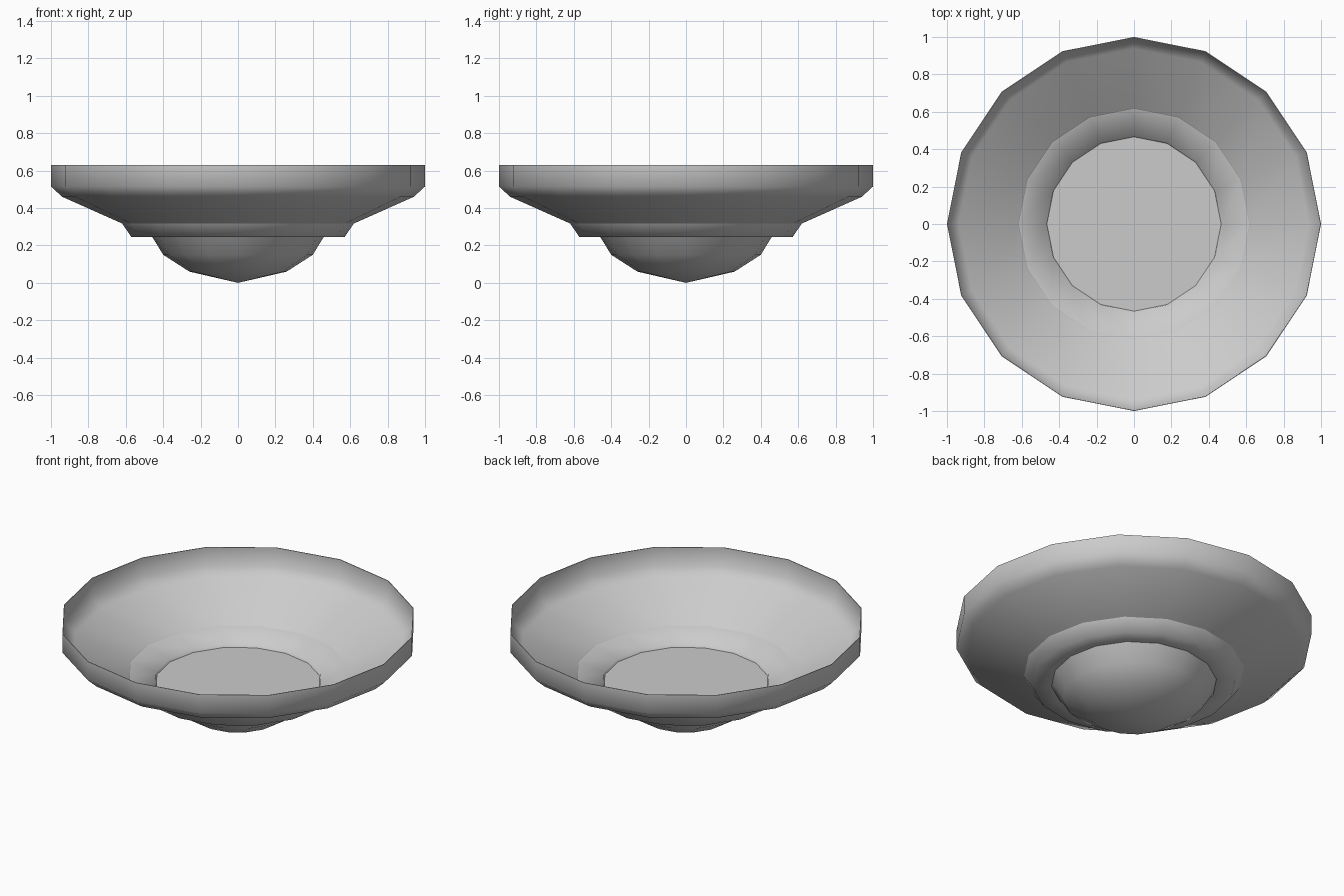
import bpy, bmesh, math

if "Cube" in bpy.data.objects:
    bpy.data.objects.remove(bpy.data.objects["Cube"])

SIDES = 16

grey = bpy.data.materials.new("light_grey")
grey.diffuse_color = (0.6, 0.6, 0.6, 1)
grey.use_nodes = True
grey.node_tree.nodes["Principled BSDF"].inputs["Base Color"].default_value = grey.diffuse_color


def lathe(name, profile, closed=False):
    """Spin an (r, z) profile around z; points with r = 0 become poles."""
    bm = bmesh.new()
    rings = []
    for r, z in profile:
        if r == 0:
            rings.append([bm.verts.new((0, 0, z))] * SIDES)
        else:
            rings.append([bm.verts.new((r * math.cos(math.tau * i / SIDES),
                                        r * math.sin(math.tau * i / SIDES), z))
                          for i in range(SIDES)])
    pairs = list(zip(rings, rings[1:]))
    if closed:
        pairs.append((rings[-1], rings[0]))
    for a, b in pairs:
        for i in range(SIDES):
            j = (i + 1) % SIDES
            corners = list(dict.fromkeys((a[i], a[j], b[j], b[i])))
            bm.faces.new(corners)
    bmesh.ops.recalc_face_normals(bm, faces=bm.faces[:])
    mesh = bpy.data.meshes.new(name)
    bm.to_mesh(mesh)
    bm.free()
    mesh.materials.append(grey)
    obj = bpy.data.objects.new(name, mesh)
    bpy.context.collection.objects.link(obj)
    bpy.ops.object.select_all(action='DESELECT')
    obj.select_set(True)
    bpy.context.view_layer.objects.active = obj
    bpy.ops.object.shade_smooth_by_angle(angle=math.radians(60))
    return obj


# Thin flared bowl with an upright rim
lathe("bowl", [(1, 0.63), (1, 0.515), (0.94, 0.46), (0.615, 0.315),
               (0.622, 0.323), (0.937, 0.464), (0.996, 0.517), (0.996, 0.63)], closed=True)

# Stepped collar under the bowl, with a shallow sloping floor
lathe("collar", [(0.62, 0.318), (0.57, 0.245), (0.464, 0.245), (0.47, 0.268)], closed=True)

# Faceted dome below, closed by a flat disc inside the collar
lathe("lower_dome", [(0, 0.252), (0.466, 0.252), (0.455, 0.24),
                     (0.40, 0.15), (0.26, 0.06), (0, 0)])
